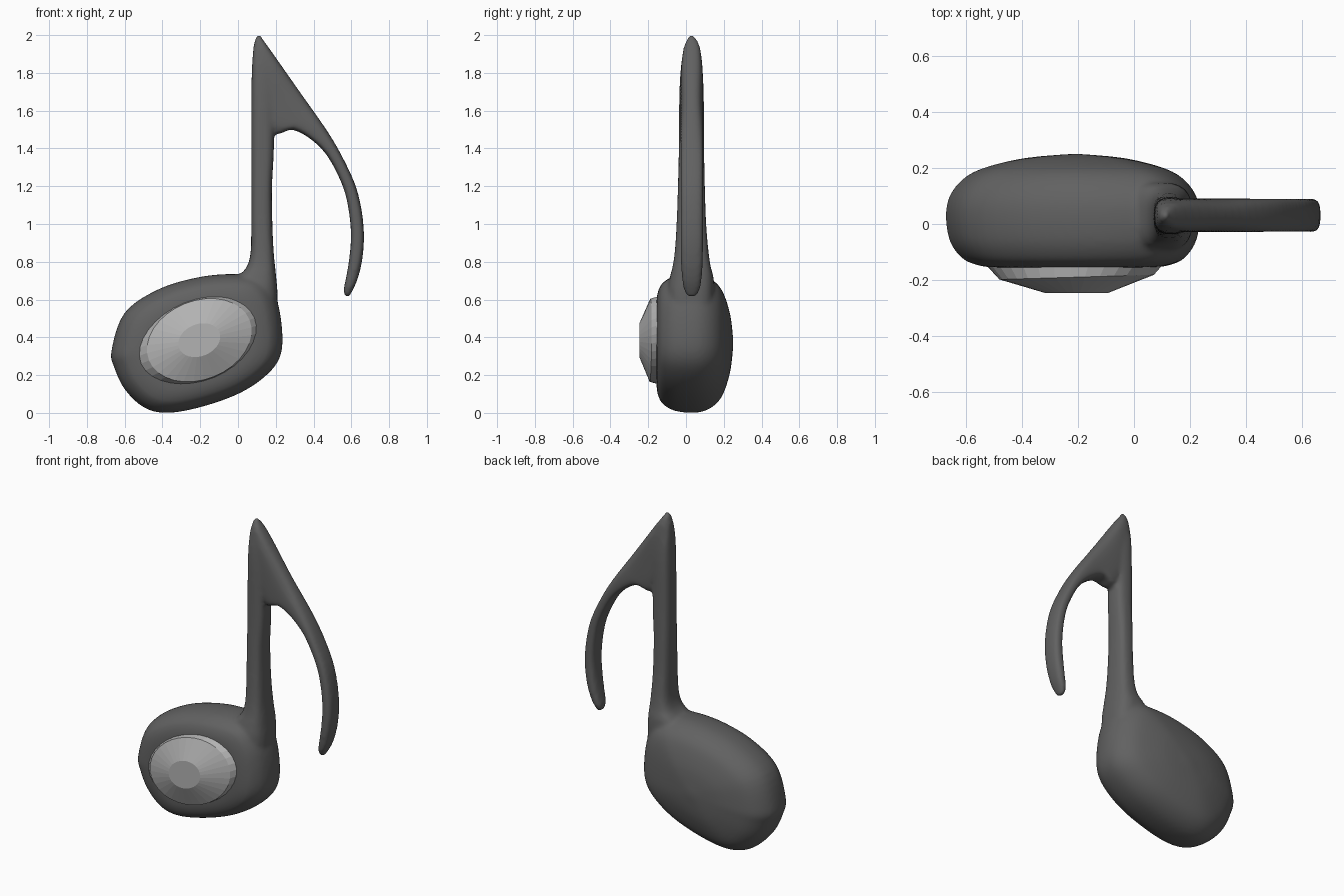
import bpy, bmesh, math
from mathutils import Vector

if "Cube" in bpy.data.objects:
    bpy.data.objects.remove(bpy.data.objects["Cube"])


def smooth_rows(rows, n, closed=False):
    """Catmull-Rom interpolation of tuples, n steps per span."""
    rows = [Vector(r) for r in rows]
    k = len(rows)
    get = (lambda i: rows[i % k]) if closed else (lambda i: rows[max(0, min(k - 1, i))])
    out = []
    for i in range(k if closed else k - 1):
        a, b, c, d = get(i - 1), get(i), get(i + 1), get(i + 2)
        for j in range(n):
            t = j / n
            out.append(0.5 * (2 * b + (c - a) * t + (2 * a - 5 * b + 4 * c - d) * t ** 2
                              + (3 * b - a - 3 * c + d) * t ** 3))
    if not closed:
        out.append(rows[-1])
    return out


def loft(bm, rings):
    """Skin a list of rings and cap both ends."""
    vs = [[bm.verts.new(p) for p in r] for r in rings]
    n = len(vs[0])
    for a, b in zip(vs, vs[1:]):
        for i in range(n):
            bm.faces.new((a[i], a[(i + 1) % n], b[(i + 1) % n], b[i]))
    bm.faces.new(vs[0])
    bm.faces.new(vs[-1])


def rounded(n=28, power=3.0):
    """Unit rounded-square section."""
    f = lambda v: math.copysign(abs(v) ** (2 / power), v)
    return [(f(math.cos(2 * math.pi * i / n)), f(math.sin(2 * math.pi * i / n))) for i in range(n)]


def finish(bm, name, shade):
    bmesh.ops.recalc_face_normals(bm, faces=bm.faces)
    me = bpy.data.meshes.new(name)
    bm.to_mesh(me)
    bm.free()
    ob = bpy.data.objects.new(name, me)
    bpy.context.collection.objects.link(ob)
    mat = bpy.data.materials.new(name + "_grey")
    mat.diffuse_color = (shade, shade, shade, 1)
    mat.use_nodes = True
    mat.node_tree.nodes["Principled BSDF"].inputs["Base Color"].default_value = mat.diffuse_color
    me.materials.append(mat)
    return ob


body = bmesh.new()

# Note head: outline scaled through its depth
outline = smooth_rows([(-.67, .33), (-.6, .53), (-.42, .655), (-.2, .72), (0, .735), (.13, .71),
                       (.205, .6), (.235, .42), (.22, .29), (.14, .19), (0, .1), (-.2, .03),
                       (-.38, 0), (-.5, .03), (-.6, .125), (-.655, .24)], 5, True)
depth = smooth_rows([(-.158, .05), (-.156, .6), (-.145, .77), (-.12, .88), (-.06, .97), (.03, 1.0),
                     (.1, .97), (.16, .87), (.2, .71), (.235, .4), (.25, .05)], 3)
cx, cz = -.21, .37
loft(body, [[(cx + (x - cx) * s, y, cz + (z - cz) * s) for x, z in outline] for y, s in depth])

# Stem: z, left, right, front, back
stem = smooth_rows([(.4, -.08, .21, -.08, .14), (.62, -.06, .21, -.1, .15), (.72, 0, .202, -.085, .145),
                    (.77, .045, .197, -.072, .132), (.85, .067, .189, -.06, .12),
                    (1.0, .07, .182, -.05, .107), (1.2, .07, .18, -.043, .1),
                    (1.4, .07, .19, -.038, .096), (1.7, .071, .19, -.035, .094),
                    (1.85, .075, .17, -.025, .083), (1.95, .084, .14, -.004, .06),
                    (2.003, .1, .12, .018, .04)], 3)
loft(body, [[((l + r) / 2 + u * (r - l) / 2, (f + b) / 2 + v * (b - f) / 2, z) for u, v in rounded()]
            for z, l, r, f, b in stem])

# Flag: outer x, z, inner x, z, half thickness
flag = smooth_rows([(.125, 1.985, .095, 1.97, .025), (.155, 1.945, .085, 1.9, .045),
                    (.22, 1.853, .09, 1.75, .058), (.31, 1.725, .14, 1.54, .06),
                    (.37, 1.64, .205, 1.475, .06), (.43, 1.555, .28, 1.5, .06),
                    (.49, 1.465, .37, 1.46, .06), (.55, 1.36, .47, 1.365, .06),
                    (.62, 1.21, .555, 1.2, .06), (.655, 1.07, .588, 1.06, .06),
                    (.667, .93, .598, .93, .06), (.656, .8, .588, .81, .058),
                    (.63, .7, .572, .715, .052), (.602, .64, .56, .655, .04),
                    (.588, .612, .565, .618, .022)], 3)
loft(body, [[((a + c) / 2 + u * (a - c) / 2, .031 + v * h, (b + d) / 2 + u * (b - d) / 2)
             for u, v in rounded()] for a, b, c, d, h in flag])

# Blend head, stem and flag into one smooth skin
note = finish(body, "note_body", .12)
rm = note.modifiers.new("Blend", 'REMESH')
rm.mode = 'VOXEL'
rm.voxel_size = .012
rm.use_smooth_shade = True
sm = note.modifiers.new("Soften", 'SMOOTH')
sm.factor = .5
sm.iterations = 6

# Faceted speaker cone on the front: y, half length, half height
cone = bmesh.new()
tilt = math.radians(22)
rings = []
for y, a, b in [(-.06, .345, .215), (-.13, .345, .215), (-.19, .287, .208), (-.247, .115, .085)]:
    ring = []
    for i in range(32):
        t = 2 * math.pi * i / 32
        u, v = a * math.cos(t), b * math.sin(t)
        x = u * math.cos(tilt) - v * math.sin(tilt)
        z = u * math.sin(tilt) + v * math.cos(tilt)
        ring.append((x - .205, y + .03 * x * (a > .2), z + .385))
    rings.append(ring)
loft(cone, rings)
finish(cone, "speaker_cone", .45)
